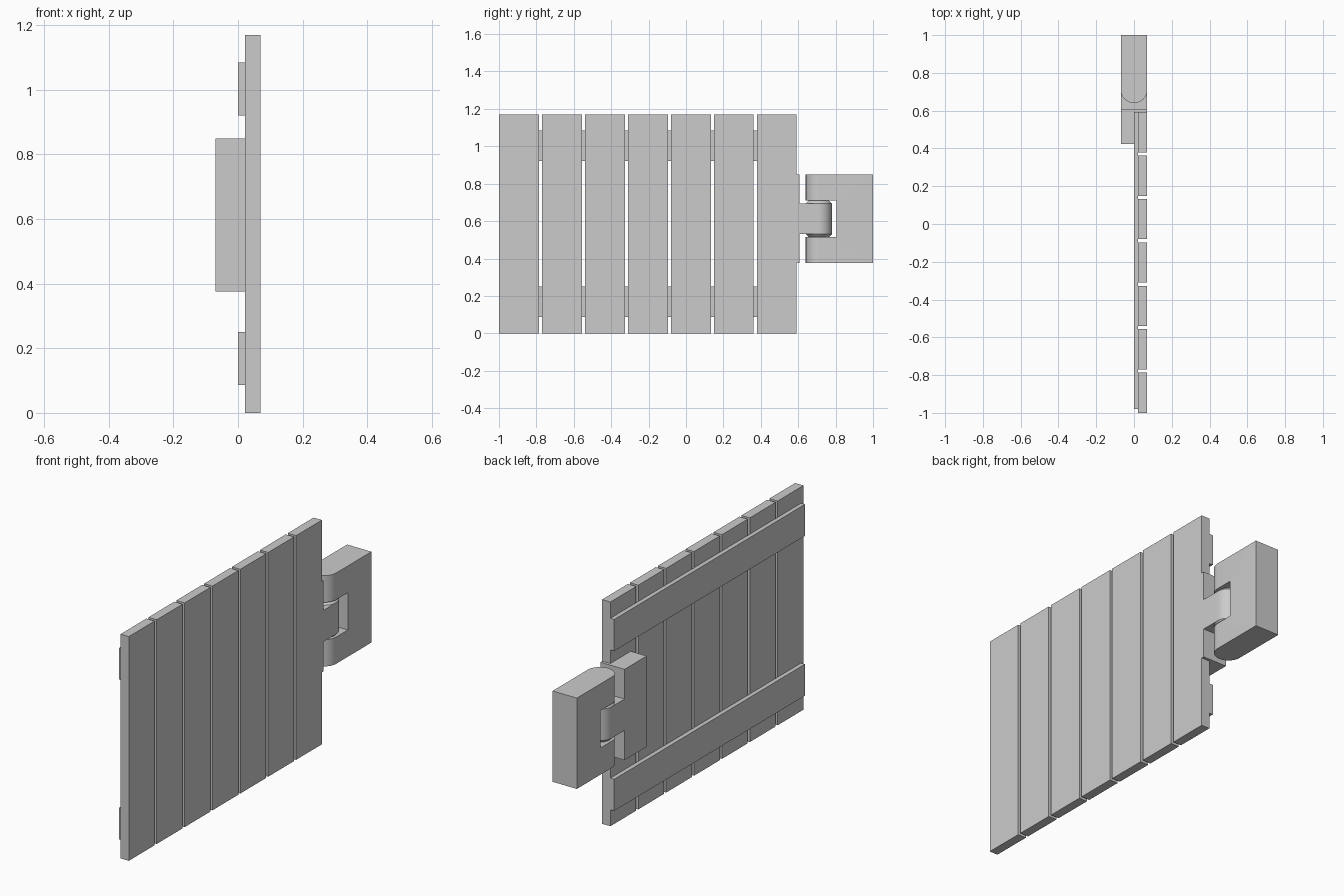
import bpy, bmesh, math

cube = bpy.data.objects.get("Cube")
if cube:
    bpy.data.objects.remove(cube, do_unlink=True)

# Single plain grey
GREY = (0.6, 0.6, 0.6, 1.0)
grey = bpy.data.materials.new("plain_grey")
grey.use_nodes = True
grey.diffuse_color = GREY
grey.node_tree.nodes["Principled BSDF"].inputs["Base Color"].default_value = GREY


def finish(name, bm, smooth=False):
    bmesh.ops.recalc_face_normals(bm, faces=bm.faces[:])
    mesh = bpy.data.meshes.new(name)
    bm.to_mesh(mesh)
    bm.free()
    mesh.materials.append(grey)
    obj = bpy.data.objects.new(name, mesh)
    bpy.context.collection.objects.link(obj)
    if smooth:
        bpy.ops.object.select_all(action='DESELECT')
        obj.select_set(True)
        bpy.context.view_layer.objects.active = obj
        bpy.ops.object.shade_smooth_by_angle(angle=math.radians(30))
    return obj


def prism(name, outline, z0, z1, smooth=False):
    """Extrude an outline of (x, y) points from z0 up to z1."""
    bm = bmesh.new()
    face = bm.faces.new([bm.verts.new((x, y, z0)) for x, y in outline])
    top = bmesh.ops.extrude_face_region(bm, geom=[face])["geom"]
    verts = [v for v in top if isinstance(v, bmesh.types.BMVert)]
    bmesh.ops.translate(bm, verts=verts, vec=(0, 0, z1 - z0))
    return finish(name, bm, smooth)


def box(name, x0, x1, y0, y1, z0, z1):
    return prism(name, [(x0, y0), (x1, y0), (x1, y1), (x0, y1)], z0, z1)


def arc(start, end, steps=24):
    """Points around the hinge axis, angles in degrees."""
    angles = [math.radians(start + (end - start) * i / steps) for i in range(steps + 1)]
    return [(R * math.cos(a), AXIS_Y + R * math.sin(a)) for a in angles]


HEIGHT = 1.17
MID = 0.612            # middle height of the hinge
PLANK_BACK, R = 0.022, 0.07
PANEL_END = 0.592
AXIS_Y = 0.71          # hinge axis
HALF_HINGE, HALF_SLOT, HALF_TONGUE = 0.237, 0.097, 0.082
LIP = 0.607

# Seven upright planks
COUNT, WIDTH = 7, 0.213
pitch = (PANEL_END - WIDTH + 1) / (COUNT - 1)
for i in range(COUNT):
    y = -1 + i * pitch
    box(f"plank_{i + 1}", PLANK_BACK, R, y, y + WIDTH, 0, HEIGHT)

# Two rails across the back
for name, z in (("lower_rail", 0.086), ("upper_rail", 0.92)):
    box(name, 0, PLANK_BACK, -0.98, PANEL_END, z, z + 0.165)

# Hinge leaf wrapping the panel end
leaf = [(-R, 0.424), (PLANK_BACK, 0.424), (PLANK_BACK, PANEL_END),
        (R, PANEL_END), (R, LIP), (-R, LIP)]
prism("hinge_leaf", leaf, MID - HALF_HINGE, MID + HALF_HINGE)

# Rounded tongue of the leaf
prism("hinge_tongue", [(-R, LIP), (R, LIP)] + arc(0, 180),
      MID - HALF_TONGUE, MID + HALF_TONGUE, smooth=True)

# Tapered collars between tongue and fork
for name, side in (("lower_collar", -1), ("upper_collar", 1)):
    bm = bmesh.new()
    bmesh.ops.create_cone(bm, cap_ends=True, segments=48, radius1=R, radius2=0.055,
                          depth=HALF_SLOT - HALF_TONGUE)
    for v in bm.verts:
        v.co.z = side * v.co.z + MID + side * (HALF_SLOT + HALF_TONGUE) / 2
        v.co.y += AXIS_Y
    finish(name, bm, smooth=True)

# Fork block with rounded front and a slot for the tongue
fork = prism("hinge_fork", arc(180, 360) + [(R, 1), (-R, 1)],
             MID - HALF_HINGE, MID + HALF_HINGE)
cutter = box("slot_cutter", -0.2, 0.2, 0.5, 0.805, MID - HALF_SLOT, MID + HALF_SLOT)
cutter.hide_render = True
cut = fork.modifiers.new("slot", 'BOOLEAN')
cut.operation = 'DIFFERENCE'
cut.solver = 'EXACT'
cut.object = cutter
bpy.ops.object.select_all(action='DESELECT')
fork.select_set(True)
bpy.context.view_layer.objects.active = fork
bpy.ops.object.modifier_apply(modifier=cut.name)
bpy.data.objects.remove(cutter, do_unlink=True)
bpy.ops.object.shade_smooth_by_angle(angle=math.radians(30))
